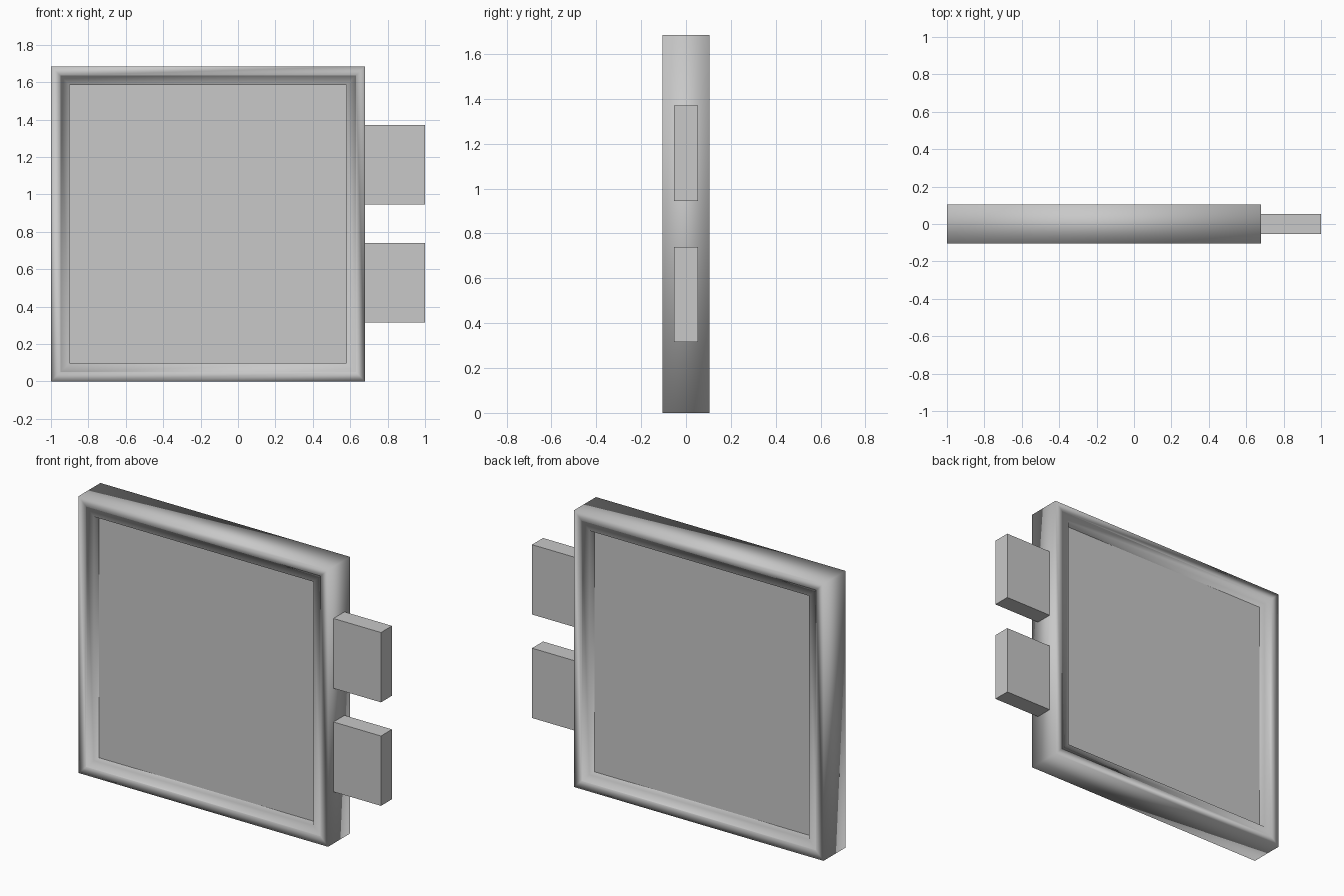
import bpy
import bmesh

cube = bpy.data.objects.get("Cube")
if cube:
    bpy.data.objects.remove(cube, do_unlink=True)

# One plain grey for the whole model
GREY = (0.58, 0.58, 0.58, 1.0)
grey = bpy.data.materials.new("plain_grey")
grey.use_nodes = True
grey.diffuse_color = GREY
bsdf = next(n for n in grey.node_tree.nodes if n.type == 'BSDF_PRINCIPLED')
bsdf.inputs["Base Color"].default_value = GREY

LEFT, RIGHT, HEIGHT = -1.0, 0.68, 1.685
HALF_DEPTH, STEP, BORDER = 0.105, 0.004, 0.1


def finish(name, bm, smooth=False):
    bmesh.ops.recalc_face_normals(bm, faces=bm.faces[:])
    for face in bm.faces:
        face.smooth = smooth
    mesh = bpy.data.meshes.new(name)
    bm.to_mesh(mesh)
    bm.free()
    mesh.materials.append(grey)
    obj = bpy.data.objects.new(name, mesh)
    bpy.context.scene.collection.objects.link(obj)
    return obj


def box(name, x0, x1, half_y, z0, z1):
    bm = bmesh.new()
    bmesh.ops.create_cube(bm, size=1.0)
    for v in bm.verts:
        v.co.x = x1 if v.co.x > 0 else x0
        v.co.y = half_y if v.co.y > 0 else -half_y
        v.co.z = z1 if v.co.z > 0 else z0
    return finish(name, bm)


# Square frame: a stepped section (inset, depth) carried round four corners
half = [(0, HALF_DEPTH), (BORDER / 2, HALF_DEPTH),
        (BORDER / 2, HALF_DEPTH - STEP), (BORDER, HALF_DEPTH - STEP)]
section = [(i, -y) for i, y in half] + half[::-1]
bm = bmesh.new()
rings = []
for inset, y in section:
    x0, x1, z0, z1 = LEFT + inset, RIGHT - inset, inset, HEIGHT - inset
    rings.append([bm.verts.new((x, y, z))
                  for x, z in ((x0, z0), (x1, z0), (x1, z1), (x0, z1))])
for k, ring in enumerate(rings):
    after = rings[(k + 1) % len(rings)]
    for c in range(4):
        d = (c + 1) % 4
        bm.faces.new((ring[c], ring[d], after[d], after[c]))
finish("frame", bm, smooth=True)

# Recessed panel filling the opening on both sides
box("panel", LEFT + BORDER, RIGHT - BORDER, 0.053, BORDER, HEIGHT - BORDER)

# Two mounting blocks on the left edge
for name, bottom in (("lower_block", 0.315), ("upper_block", 0.945)):
    box(name, RIGHT, 1.0, 0.053, bottom, bottom + 0.425)
